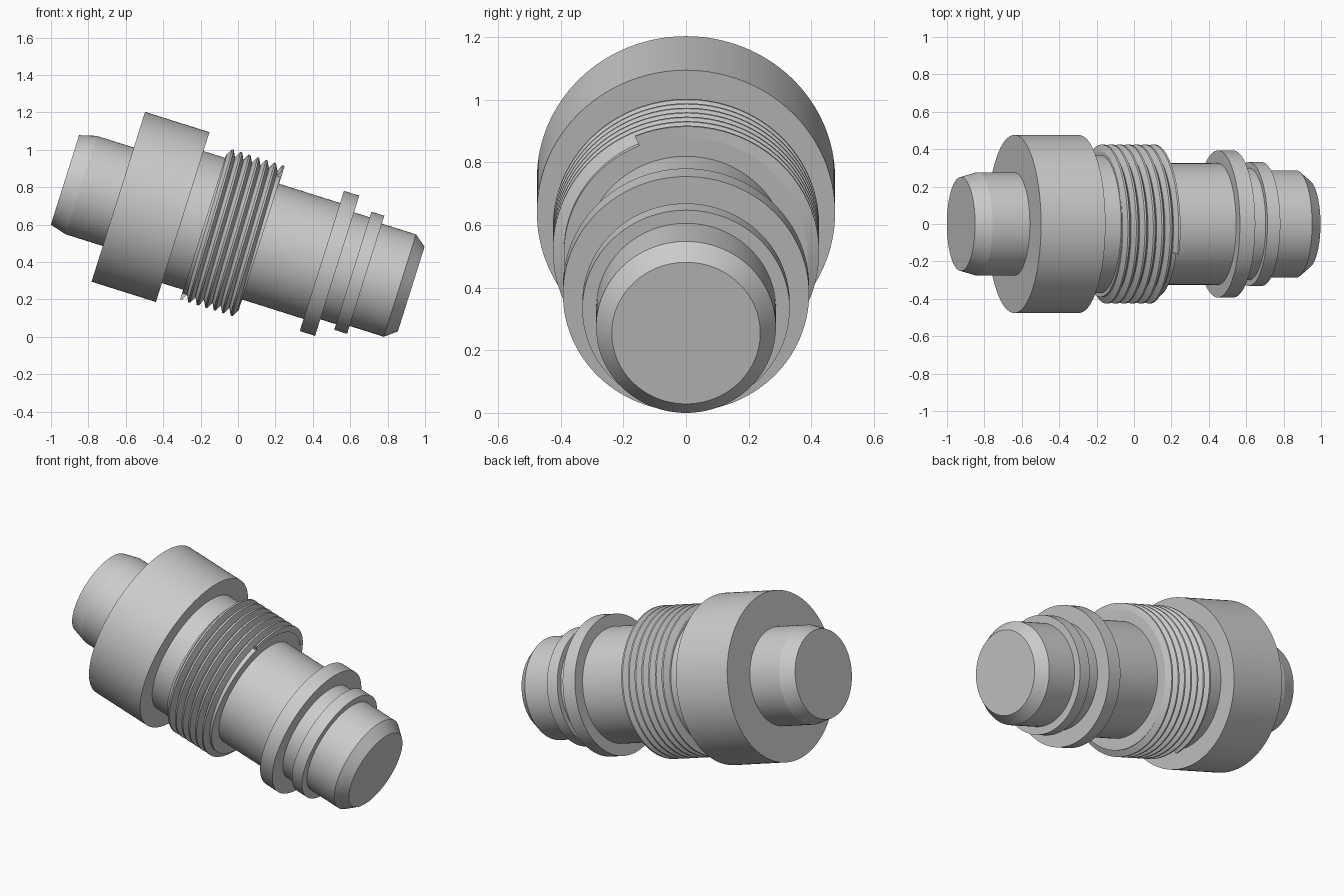
import bpy, bmesh, math
from mathutils import Matrix, Vector

if "Cube" in bpy.data.objects:
    bpy.data.objects.remove(bpy.data.objects["Cube"])

TILT = math.radians(17.5)
# Local x is the fitting's long axis, tilted down to the right
PLACE = Matrix.Translation((-0.64, 0, 0.755)) @ Matrix.Rotation(TILT, 4, 'Y')
N = 128


def finish(name, bm):
    bmesh.ops.remove_doubles(bm, verts=bm.verts, dist=1e-6)
    bmesh.ops.recalc_face_normals(bm, faces=bm.faces)
    me = bpy.data.meshes.new(name)
    bm.to_mesh(me)
    bm.free()
    ob = bpy.data.objects.new(name, me)
    bpy.context.collection.objects.link(ob)
    ob.matrix_world = PLACE
    bpy.ops.object.select_all(action='DESELECT')
    ob.select_set(True)
    bpy.context.view_layer.objects.active = ob
    bpy.ops.object.shade_smooth_by_angle(angle=math.radians(12))
    return ob


def point(s, r, a):
    return Vector((s, r * math.cos(a), r * math.sin(a)))


def lathe(name, profile):
    bm = bmesh.new()
    rings = [[bm.verts.new(point(s, r, 2 * math.pi * i / N)) for i in range(N)]
             for s, r in profile]
    for p, q in zip(rings, rings[1:]):
        for i in range(N):
            j = (i + 1) % N
            bm.faces.new((p[i], p[j], q[j], q[i]))
    bm.faces.new(rings[0])
    bm.faces.new(rings[-1])
    return finish(name, bm)


def thread(name, start, end, pitch, root, crest):
    bm = bmesh.new()
    half = pitch / 2
    section = [(-half, root), (-0.005, crest), (0.005, crest), (half, root)]
    steps = int((end - start) / pitch * N)
    rows = []
    for i in range(steps + 1):
        a = -math.pi / 2 + 2 * math.pi * i / N
        c = start + pitch * i / N
        rows.append([bm.verts.new(point(min(max(c + d, start - 0.004), end + 0.003), r, a))
                     for d, r in section])
    for p, q in zip(rows, rows[1:]):
        for k in range(3):
            bm.faces.new((p[k], p[k + 1], q[k + 1], q[k]))
    bm.faces.new(rows[0])
    bm.faces.new(rows[-1])
    return finish(name, bm)


# Stepped body: rear stub, wide collar, neck, thread core, barrel, two rings, chamfered nose
lathe("fitting_body", [
    (-0.299, 0.251), (-0.208, 0.276), (0, 0.276),
    (0, 0.476), (0.361, 0.476),
    (0.361, 0.370), (0.482, 0.370),
    (0.482, 0.390), (0.796, 0.390),
    (0.796, 0.325), (1.141, 0.325),
    (1.141, 0.393), (1.227, 0.393),
    (1.227, 0.300), (1.315, 0.300),
    (1.315, 0.331), (1.387, 0.331),
    (1.387, 0.287), (1.579, 0.287), (1.642, 0.237)])

# Helical screw ridge
thread("screw_thread", 0.484, 0.796, 0.0475, 0.3885, 0.425)

# Rest the model on the ground
bpy.context.view_layer.update()
low = min((o.matrix_world @ v.co).z for o in bpy.data.objects for v in o.data.vertices)
for o in bpy.data.objects:
    o.location.z -= low
